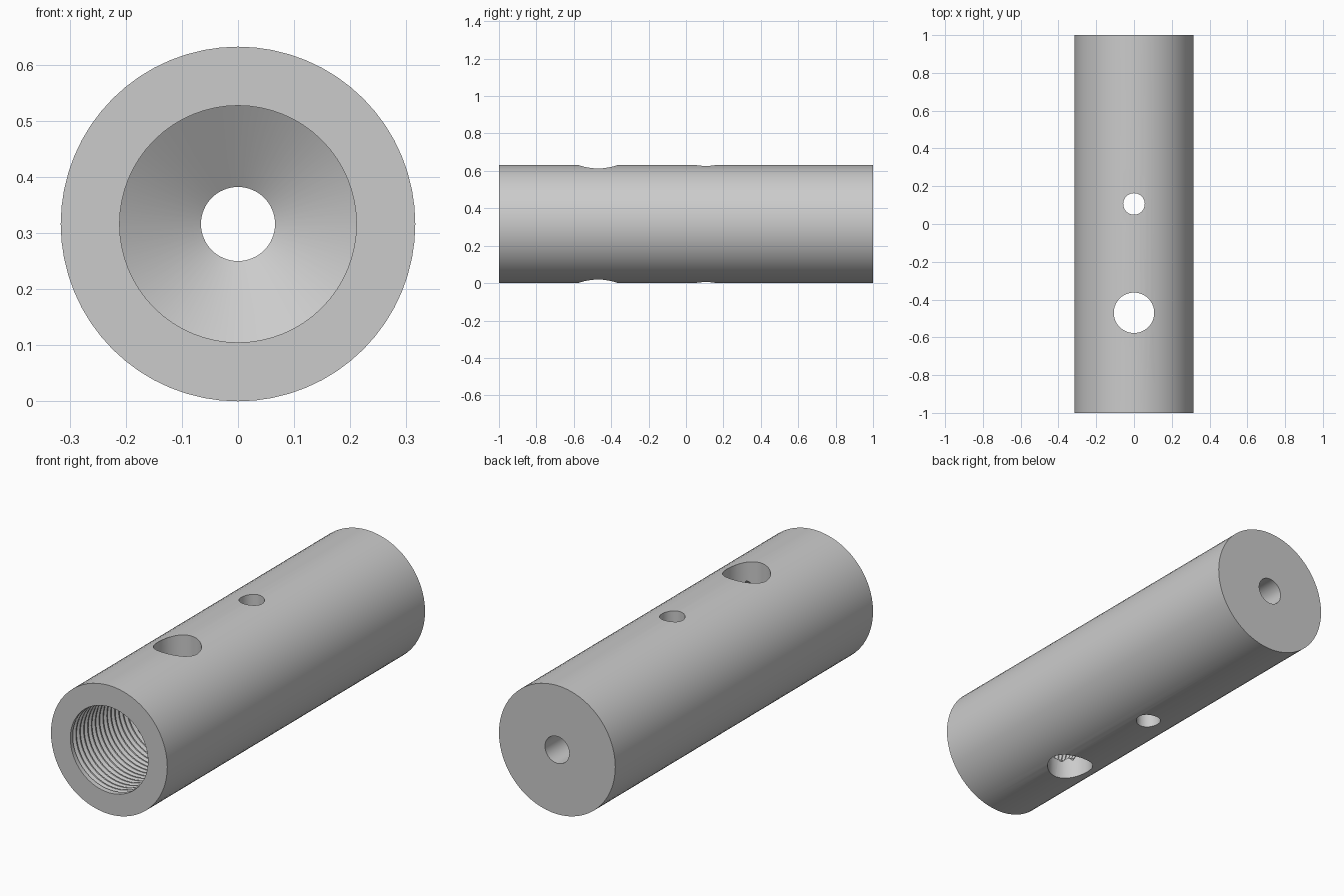
import bpy, bmesh, math

if "Cube" in bpy.data.objects:
    bpy.data.objects.remove(bpy.data.objects["Cube"])

R = 0.316          # outer radius, also height of the axis
BORE = 0.211       # threaded bore radius
CHANNEL = 0.066    # narrow channel to the back face
SEG = 64


def around(r, y, a):
    return (r * math.cos(a), y, R + r * math.sin(a))


def finish(name, bm):
    bmesh.ops.recalc_face_normals(bm, faces=bm.faces)
    mesh = bpy.data.meshes.new(name)
    bm.to_mesh(mesh)
    bm.free()
    ob = bpy.data.objects.new(name, mesh)
    bpy.context.collection.objects.link(ob)
    return ob


def skin(bm, loops, closed):
    # Bridge neighbouring cross-sections with quads
    n, m = len(loops), len(loops[0])
    for i in range(n if closed else n - 1):
        a, b = loops[i], loops[(i + 1) % n]
        for j in range(m):
            k = (j + 1) % m
            bm.faces.new((a[j], a[k], b[k], b[j]))


def lathe(name, profile):
    bm = bmesh.new()
    loops = [[bm.verts.new(around(r, y, 2 * math.pi * i / SEG)) for r, y in profile]
             for i in range(SEG)]
    skin(bm, loops, True)
    return finish(name, bm)


def thread(name, start, pitch, turns):
    # Triangular section swept along a helix
    bm = bmesh.new()
    loops = []
    for i in range(int(turns * SEG) + 1):
        a = 2 * math.pi * (i + 0.37) / SEG
        y = start + pitch * i / SEG
        section = [(0.207, y - 0.48 * pitch), (0.228, y), (0.207, y + 0.48 * pitch)]
        loops.append([bm.verts.new(around(r, yy, a)) for r, yy in section])
    skin(bm, loops, False)
    bm.faces.new(loops[0])
    bm.faces.new(loops[-1])
    return finish(name, bm)


def cross_hole(name, y, r):
    bpy.ops.mesh.primitive_cylinder_add(vertices=48, radius=r, depth=1, location=(0, y, R))
    ob = bpy.context.object
    ob.name = name
    return ob


def cut(body, cutter):
    mod = body.modifiers.new(cutter.name, 'BOOLEAN')
    mod.operation = 'DIFFERENCE'
    mod.solver = 'EXACT'
    mod.object = cutter
    bpy.context.view_layer.objects.active = body
    bpy.ops.object.modifier_apply(modifier=mod.name)
    bpy.data.objects.remove(cutter)


# Tube: outer wall, back channel, drill-point cone and front bore
body = lathe("bored_cylinder", [(R, -1), (R, 1), (CHANNEL, 1), (CHANNEL, 0.39),
                                (BORE, 0.30), (BORE, -1)])

# Internal thread and the two vertical through holes
cut(body, thread("thread_cutter", -0.984, 0.03, 15))
cut(body, cross_hole("large_hole_cutter", -0.47, 0.107))
cut(body, cross_hole("small_hole_cutter", 0.106, 0.057))

# Smooth shading with crisp rims
bpy.ops.object.select_all(action='DESELECT')
body.select_set(True)
bpy.context.view_layer.objects.active = body
bpy.ops.object.shade_smooth_by_angle(angle=math.radians(30))
